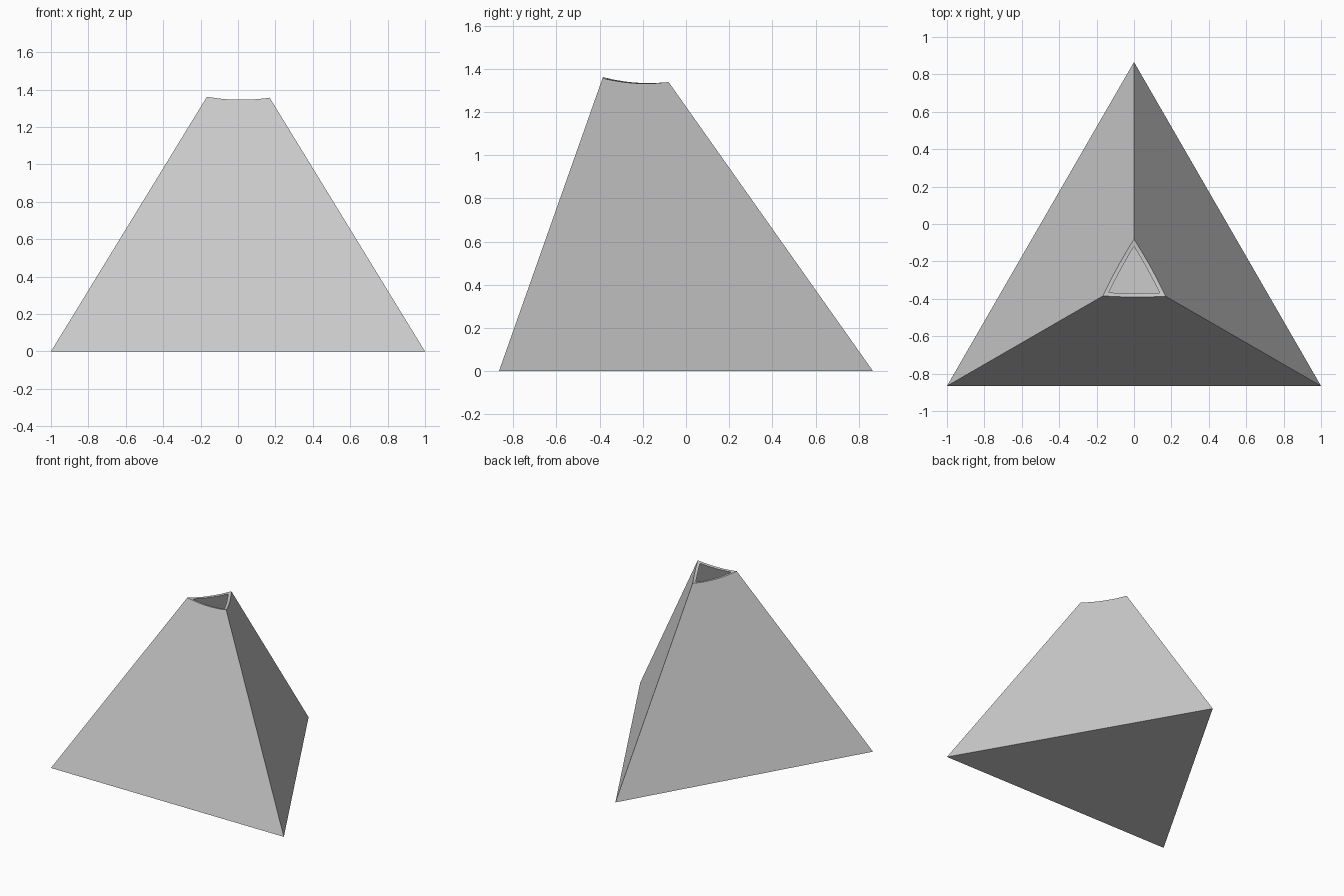
import bpy, bmesh, math
from mathutils import Vector

if "Cube" in bpy.data.objects:
    bpy.data.objects.remove(bpy.data.objects["Cube"])

H = 2 * math.sqrt(2 / 3)          # height of a regular tetrahedron of edge 2
R3 = math.sqrt(3)
CORNERS = [Vector((-1, -R3 / 2, 0)), Vector((1, -R3 / 2, 0)),
           Vector((0, R3 / 2, 0)), Vector((0, -R3 / 6, H))]
CENTRE = sum(CORNERS, Vector()) / 4
WALL = 0.02


def tetrahedron(name, scale):
    bm = bmesh.new()
    v = [bm.verts.new(CENTRE + (c - CENTRE) * scale) for c in CORNERS]
    for f in ((0, 2, 1), (0, 1, 3), (1, 2, 3), (2, 0, 3)):
        bm.faces.new([v[i] for i in f])
    mesh = bpy.data.meshes.new(name)
    bm.to_mesh(mesh)
    bm.free()
    obj = bpy.data.objects.new(name, mesh)
    bpy.context.collection.objects.link(obj)
    return obj


def subtract(target, cutter):
    mod = target.modifiers.new("cut", "BOOLEAN")
    mod.operation = "DIFFERENCE"
    mod.solver = "EXACT"
    mod.object = cutter
    bpy.context.view_layer.objects.active = target
    bpy.ops.object.modifier_apply(modifier=mod.name)
    bpy.data.objects.remove(cutter, do_unlink=True)


# thin-walled pyramid shell
shell = tetrahedron("pyramid_shell", 1.0)
subtract(shell, tetrahedron("cavity_cutter", 1 - WALL / (H / 4)))

# shallow spherical cut that removes the tip and opens the cavity
bpy.ops.mesh.primitive_uv_sphere_add(segments=64, ring_count=48, radius=1.02,
                                     location=(0.017, -0.213, 2.35))
tip_cutter = bpy.context.object
tip_cutter.name = "tip_cutter"
tip_cutter.hide_render = True
subtract(shell, tip_cutter)
